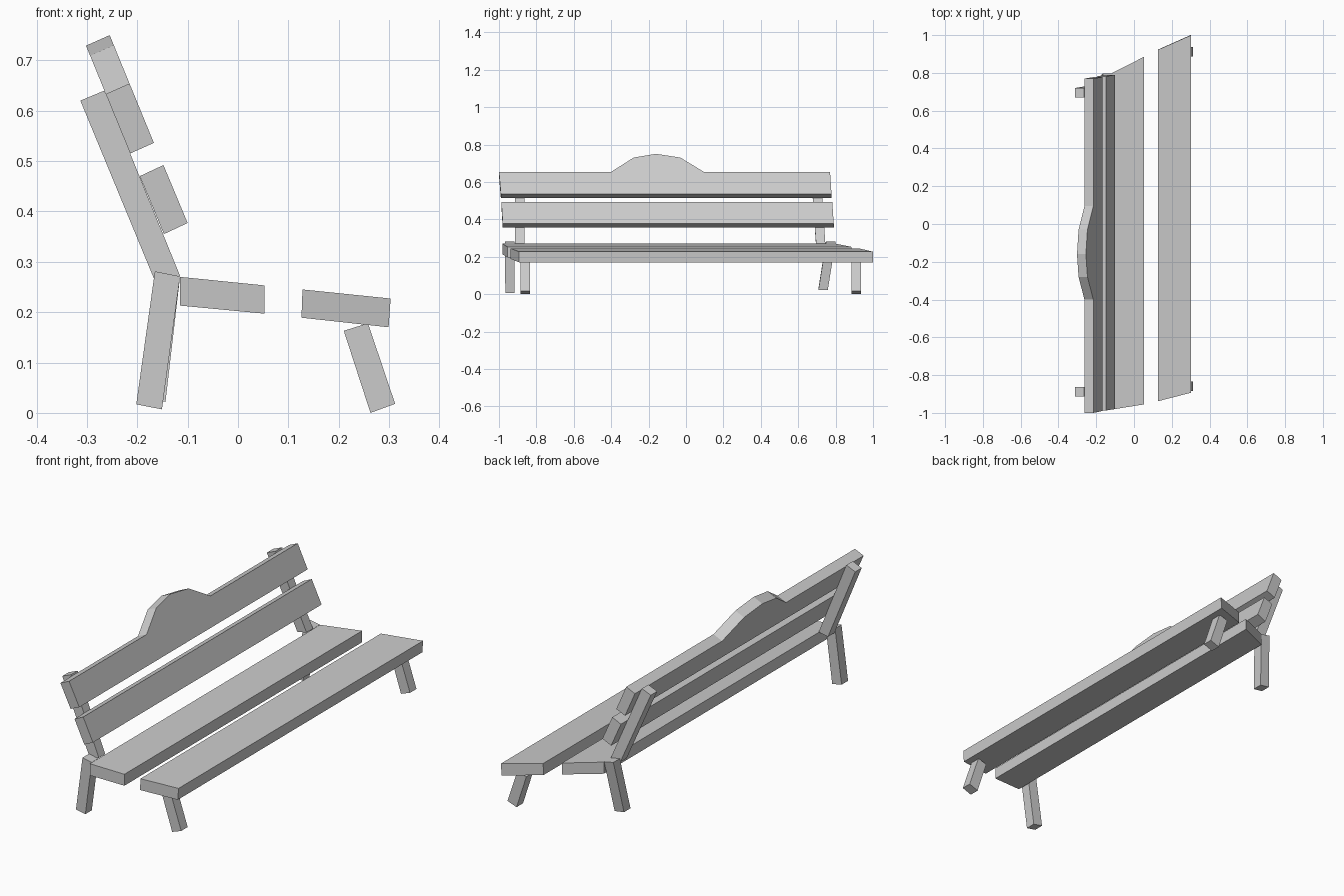
import bpy, bmesh

if "Cube" in bpy.data.objects:
    bpy.data.objects.remove(bpy.data.objects["Cube"])


def prism(name, ring_a, ring_b):
    """Solid joining two matching loops of 3D points."""
    bm = bmesh.new()
    a = [bm.verts.new(p) for p in ring_a]
    b = [bm.verts.new(p) for p in ring_b]
    n = len(a)
    bm.faces.new(a)
    bm.faces.new(b[::-1])
    for i in range(n):
        j = (i + 1) % n
        bm.faces.new((a[i], b[i], b[j], a[j]))
    bmesh.ops.recalc_face_normals(bm, faces=bm.faces)
    me = bpy.data.meshes.new(name)
    bm.to_mesh(me)
    bm.free()
    ob = bpy.data.objects.new(name, me)
    bpy.context.collection.objects.link(ob)
    return ob


def board(name, section, y_left, y_right):
    """Board along y from an xz section, with an end position per corner."""
    prism(name, [(x, y, z) for (x, z), y in zip(section, y_left)],
          [(x, y, z) for (x, z), y in zip(section, y_right)])


def leg(name, section, y_top, y_bottom, width=0.05):
    """Post with section (two top corners, two bottom corners), leaning in y."""
    ys = (y_top, y_top, y_bottom, y_bottom)
    board(name, section, ys, [y + width for y in ys])


# Seat boards with mitred ends
board("rear_seat_board",
      [(-0.115, 0.27), (0.053, 0.253), (0.053, 0.197), (-0.115, 0.213)],
      (-0.982, -0.955, -0.955, -0.982), (0.80, 0.885, 0.885, 0.80))
board("front_seat_board",
      [(0.128, 0.245), (0.303, 0.227), (0.299, 0.17), (0.126, 0.189)],
      (-0.938, -0.893, -0.893, -0.938), (0.923, 1.0, 1.0, 0.923))

# Lower backrest board
board("lower_back_board",
      [(-0.195, 0.47), (-0.148, 0.492), (-0.1, 0.377), (-0.147, 0.355)],
      (-0.987, -0.987, -0.98, -0.98), (0.782, 0.782, 0.79, 0.79))

# Upper backrest board: front outline (y, z) with raised crest, leaning back
outline = [(-0.99, 0.536), (0.778, 0.536), (0.77, 0.654), (0.095, 0.654),
           (-0.03, 0.73), (-0.16, 0.75), (-0.28, 0.73), (-0.40, 0.654),
           (-1.0, 0.654)]
front = [(-0.167 - (z - 0.536) * 0.41, y, z) for y, z in outline]
prism("upper_back_board", front,
      [(x - 0.047, y, z - 0.021) for x, y, z in front])

# Backrest posts
post = [(-0.313, 0.62), (-0.265, 0.64), (-0.115, 0.272), (-0.165, 0.262)]
leg("left_back_post", post, -0.913, -0.913)
leg("right_back_post", post, 0.67, 0.695)

# Rear legs
leg("left_rear_leg",
    [(-0.165, 0.281), (-0.115, 0.271), (-0.151, 0.007), (-0.202, 0.017)],
    -0.968, -0.966)
leg("right_rear_leg",
    [(-0.165, 0.281), (-0.115, 0.271), (-0.144, 0.022), (-0.195, 0.03)],
    0.748, 0.708)

# Front legs
front_leg = [(0.21, 0.163), (0.258, 0.178), (0.312, 0.018), (0.263, 0.0)]
leg("left_front_leg", front_leg, -0.885, -0.885)
leg("right_front_leg", front_leg, 0.886, 0.886)
